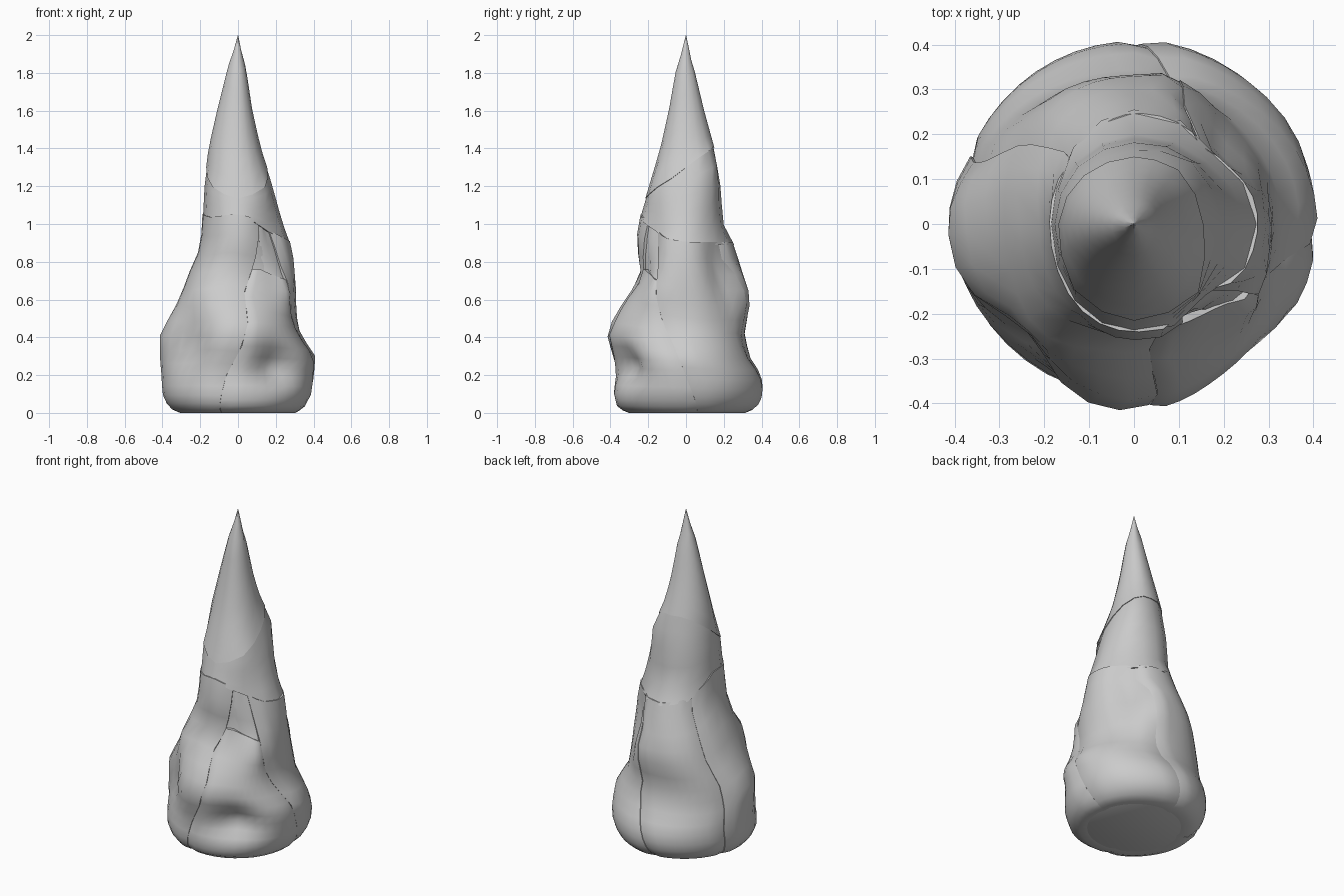
import bpy, bmesh, math

if "Cube" in bpy.data.objects:
    bpy.data.objects.remove(bpy.data.objects["Cube"])

# Silhouette of the spire: z, left, right, front, back reach from the axis
PROFILE = [
    (0.00, .30, .30, .30, .31), (0.025, .36, .345, .36, .37), (0.10, .395, .385, .38, .41),
    (0.20, .40, .40, .37, .40), (0.30, .41, .405, .39, .335), (0.42, .41, .325, .415, .31),
    (0.52, .35, .305, .37, .325), (0.62, .295, .305, .30, .335), (0.72, .265, .30, .23, .305),
    (0.82, .215, .29, .245, .275), (0.90, .19, .275, .255, .25), (1.00, .185, .235, .25, .195),
    (1.20, .175, .18, .19, .18), (1.40, .15, .115, .13, .145), (1.60, .105, .07, .085, .09),
    (1.80, .055, .04, .05, .042), (2.00, .001, .001, .001, .001)]

# Dents and bulges: angle, z, depth, angular width, height
BUMPS = [(-58, .25, -.085, 19, .09), (-35, .36, .01, 18, .14), (-35, .66, .03, 14, .10),
         (-48, .95, -.03, 14, .14), (-135, .38, -.085, 20, .14), (-128, .66, .035, 22, .10),
         (150, .40, -.02, 18, .12), (120, .60, .01, 20, .15), (42, .74, -.06, 20, .18),
         (72, .60, .02, 12, .12), (30, .15, .01, 20, .1), (45, 1.30, .03, 25, .11),
         (-50, 1.2, .02, 16, .10), (-130, 1.2, .01, 16, .10)]


def lerp(keys, t):
    """Interpolate rows of (t, values...) at t."""
    for a, b in zip(keys, keys[1:]):
        if t <= b[0]:
            f = max(0, (t - a[0]) / (b[0] - a[0]))
            return [p + (q - p) * f for p, q in zip(a[1:], b[1:])]
    return keys[-1][1:]


def surface(deg, z, scale=1.0, grow=0.0):
    left, right, front, back = lerp(PROFILE, z)
    c, s = math.cos(math.radians(deg)), math.sin(math.radians(deg))
    x = c * (right if c > 0 else left)
    y = s * (back if s > 0 else front)
    for ang, bz, depth, w, h in BUMPS:
        d = (deg - ang + 180) % 360 - 180
        grow += depth * math.exp(-(d / w) ** 2 - ((z - bz) / h) ** 2)
    r = math.hypot(x, y)
    k = scale * max(.05, 1 + grow / r) if r > .03 else scale
    return (x * k, y * k, z)


def finish(name, bm):
    bmesh.ops.remove_doubles(bm, verts=bm.verts, dist=.0005)
    bmesh.ops.recalc_face_normals(bm, faces=bm.faces)
    me = bpy.data.meshes.new(name)
    bm.to_mesh(me)
    bm.free()
    ob = bpy.data.objects.new(name, me)
    bpy.context.collection.objects.link(ob)
    bpy.context.view_layer.objects.active = ob
    ob.select_set(True)
    bpy.ops.object.shade_smooth_by_angle(angle=math.radians(50))
    ob.select_set(False)


def skin(bm, rows, loop):
    vs = [[bm.verts.new(p) for p in row] for row in rows]
    n = len(rows[0])
    for a, b in zip(vs, vs[1:]):
        for i in range(n if loop else n - 1):
            j = (i + 1) % n
            bm.faces.new((a[i], a[j], b[j], b[i]))
    return vs


def ring_rock(name, bottom, top, levels, sides=18, scale=1.0, grow=0.0, lip=.9, power=1):
    """Closed ring of rock between two slanted edges given as functions of angle."""
    bm = bmesh.new()
    angles = [360 * i / sides - 180 for i in range(sides)]
    rows = [[surface(a, bottom(a), scale * lip, grow) for a in angles]]
    for k in range(levels + 1):
        t = (k / levels) ** power
        rows.append([surface(a, bottom(a) + (top(a) - bottom(a)) * t, scale, grow) for a in angles])
    rows.append([surface(a, top(a), scale * lip, grow) for a in angles])
    vs = skin(bm, rows, True)
    bm.faces.new(vs[0])
    bm.faces.new(vs[-1])
    finish(name, bm)


def slab(name, start, end, z0, top, grow=0.0, cols=10, levels=15):
    """Curved slab between two seams (z, angle) with its rim tucked inward."""
    bm = bmesh.new()
    rows = []
    for k in range(-1, levels + 2):
        t = min(max(k / levels, 0), 1) ** 1.5
        row = []
        for i in range(-1, cols + 2):
            u = min(max(i / cols, 0), 1)
            zt = top(lerp(start, .9)[0] * (1 - u) + lerp(end, .9)[0] * u)
            z = z0 + (zt - z0) * t
            ang = lerp(start, z)[0] * (1 - u) + lerp(end, z)[0] * u
            rim = k < 0 or i < 0 or k > levels or i > cols
            edge = -.01 if i in (0, cols) else 0
            row.append(surface(ang, z, .86 if rim else 1, grow + edge))
        rows.append(row)
    skin(bm, rows, False)
    finish(name, bm)


# Seams between the base slabs, bottom to top
seam_front = [(0, -107), (.2, -99), (.35, -87), (.5, -79), (.62, -85), (.8, -72), (1, -60)]
seam_right = [(0, 11), (.4, -12), (.72, -38), (1, -42)]
seam_back_right = [(0, 95), (.2, 84), (.35, 75), (.62, 70), (.75, 66), (.8, 54), (1, 48)]
seam_left = [(0, 162), (.5, 150), (1, 138)]
turn = lambda seam, d: [(z, a + d) for z, a in seam]

BAND_EDGE = [(-180, 1.04), (-140, 1.02), (-95, 1.04), (-60, 1.0), (-25, .91), (0, .89),
             (90, .89), (135, .92), (180, 1.04)]
band_bottom = lambda a: lerp(BAND_EDGE, (a + 180) % 360 - 180)[0]
cap_edge = lambda a: 1.135 + .135 * (1 + math.sin(math.radians(a))) + .03 * abs(math.cos(math.radians(a)))
slab_top = lambda a: band_bottom(a) + .015

# Inner core closing the gaps between slabs
ring_rock("core", lambda a: 0.004, lambda a: 1.1, 18, 24, .94, lip=1, power=1.5)

# Base slabs
slab("front_left_slab", turn(seam_left, -360), seam_front, 0, slab_top, .006, 12)
slab("front_right_boulder", seam_front, seam_right, 0,
     lambda a: .76 - .06 * min(1, max(0, (a + 60) / 20)), .003, 12)
slab("right_slab", seam_right, seam_back_right, 0, slab_top, .004)
slab("back_slab", seam_back_right, seam_left, 0, slab_top, 0)

# Recessed column above the boulder
slab("front_right_column", [(0, -64), (1, -62)], [(0, -36), (1, -38)], .66, slab_top, -.008, 4, 5)

# Middle band with slanted edges
ring_rock("middle_band", band_bottom, lambda a: cap_edge(a) + .01, 5, 16, 1.0, .002)

# Pointed cap
ring_rock("pointed_cap", cap_edge, lambda a: 2.0, 9, 16, 1.0, .006, .85)
